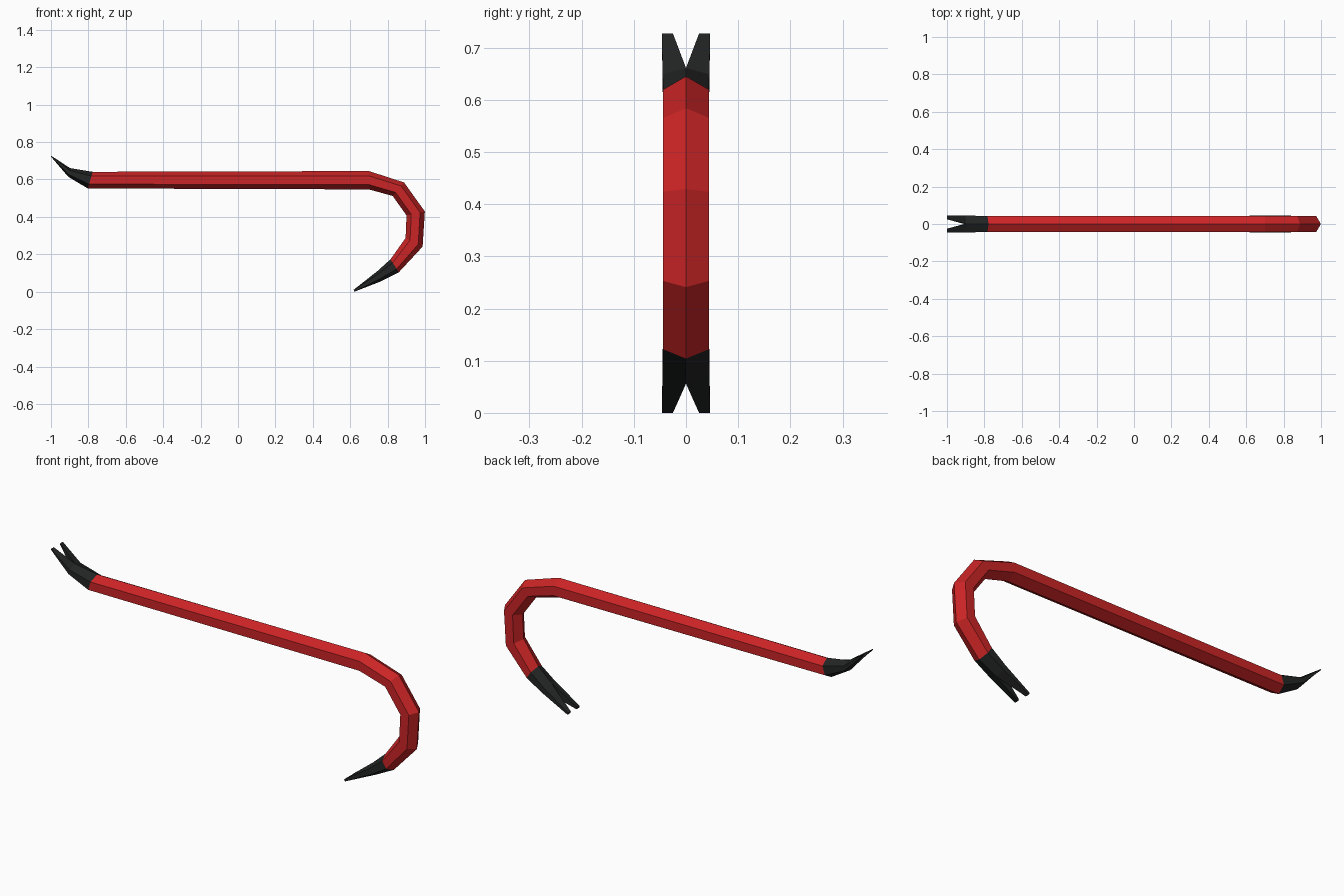
import bpy, bmesh

if "Cube" in bpy.data.objects:
    bpy.data.objects.remove(bpy.data.objects["Cube"])


def material(name, rgb):
    m = bpy.data.materials.new(name)
    m.diffuse_color = (*rgb, 1)
    m.use_nodes = True
    m.node_tree.nodes["Principled BSDF"].inputs["Base Color"].default_value = m.diffuse_color
    return m


red = material("red_paint", (0.6, 0.018, 0.019))
black = material("black_steel", (0.017, 0.018, 0.018))


def hexagon(bm, outer, inner, w):
    """Hexagonal section: ridges at outer and inner (x, z), flat sides at y = +-w."""
    def at(t, y):
        return bm.verts.new((outer[0] + (inner[0] - outer[0]) * t, y,
                             outer[1] + (inner[1] - outer[1]) * t))
    return [at(0, 0), at(0.26, w), at(0.74, w), at(1, 0), at(0.74, -w), at(0.26, -w)]


def bridge(bm, a, b, closed=True):
    n = len(a)
    for i in range(n if closed else n - 1):
        j = (i + 1) % n
        bm.faces.new((a[i], a[j], b[j], b[i]))


def finish(bm, name, mat):
    bmesh.ops.recalc_face_normals(bm, faces=bm.faces)
    me = bpy.data.meshes.new(name)
    bm.to_mesh(me)
    bm.free()
    me.materials.append(mat)
    bpy.context.collection.objects.link(bpy.data.objects.new(name, me))


def claw(name, root, middle, tip):
    """Flattening end that splits into two prongs with a V notch between them."""
    bm = bmesh.new()
    a = hexagon(bm, *root)
    b = hexagon(bm, *middle)
    bridge(bm, a, b)
    (ox, oz), (ix, iz) = tip
    for side, half in ((1, b[:4]), (-1, [b[0], b[5], b[4], b[3]])):
        end = [bm.verts.new((x, side * y, z)) for x, y, z in
               ((ox, 0.025, oz), (ox, 0.046, oz), (ix, 0.046, iz), (ix, 0.025, iz))]
        bridge(bm, half, end)
        bm.faces.new(end)
    finish(bm, name, black)


# sections along the bar: outer ridge point, inner ridge point, half width
path = [
    ((-0.777, 0.641), (-0.803, 0.552), 0.043),
    ((0.70, 0.645), (0.70, 0.547), 0.044),
    ((0.888, 0.584), (0.827, 0.512), 0.044),
    ((0.999, 0.429), (0.901, 0.408), 0.044),
    ((0.987, 0.241), (0.896, 0.287), 0.044),
    ((0.860, 0.104), (0.815, 0.173), 0.044),
]

# hooked hexagonal bar
bm = bmesh.new()
rings = [hexagon(bm, *p) for p in path]
for r, s in zip(rings, rings[1:]):
    bridge(bm, r, s)
finish(bm, "hooked_bar", red)

# forked claws at both ends
claw("straight_end_claw", path[0], ((-0.898, 0.661), (-0.907, 0.614), 0.045),
     ((-0.999, 0.727), (-1.0, 0.722)))
claw("hook_end_claw", path[-1], ((0.766, 0.056), (0.745, 0.110), 0.045),
     ((0.622, 0.0), (0.618, 0.010)))
